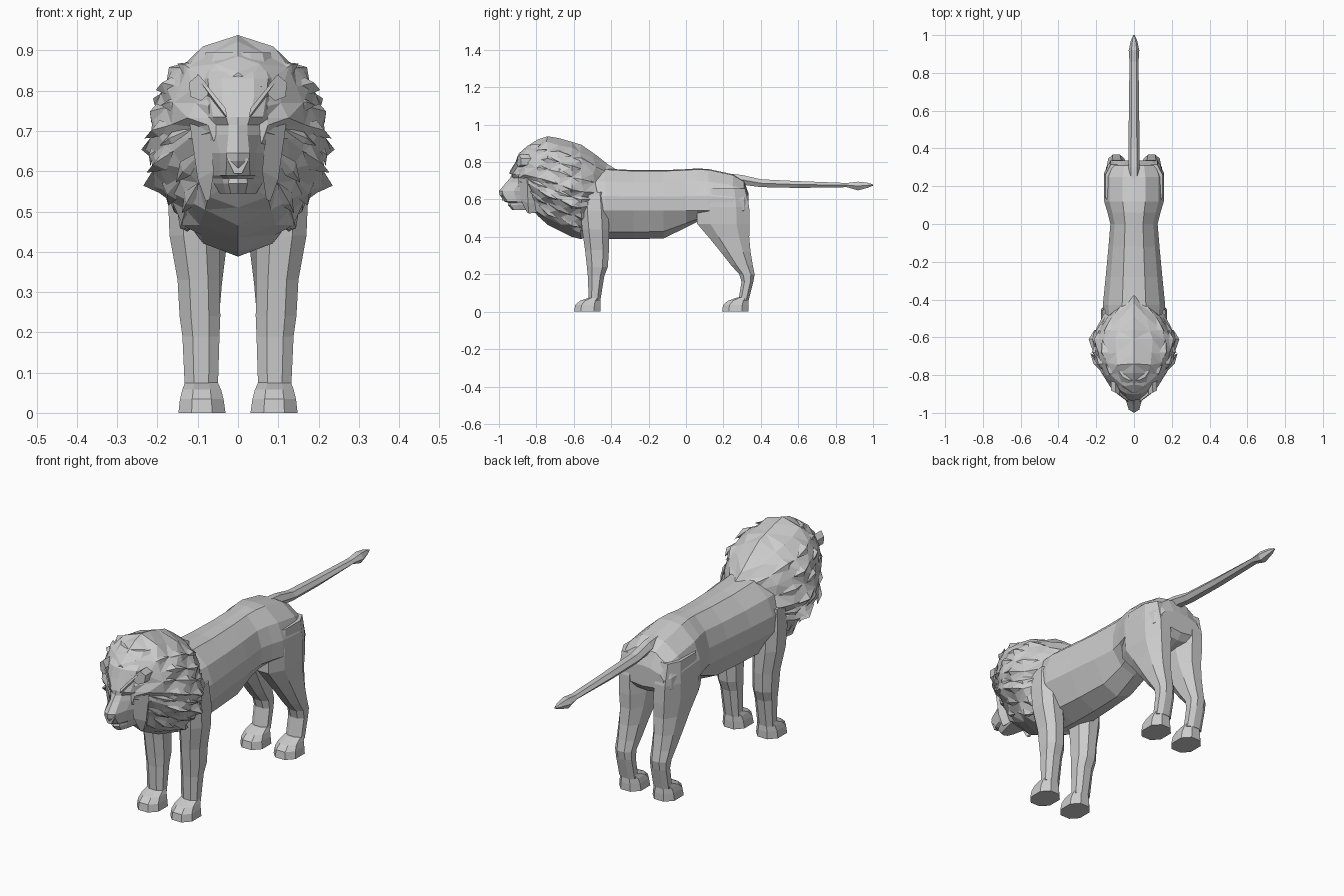
import bpy, bmesh, math, random
from mathutils import Vector

random.seed(4)
grey = bpy.data.materials.new("stone grey")
grey.diffuse_color = (0.6, 0.6, 0.6, 1)


def finish(name, bm):
    bmesh.ops.recalc_face_normals(bm, faces=bm.faces)
    me = bpy.data.meshes.new(name)
    bm.to_mesh(me)
    bm.free()
    me.materials.append(grey)
    ob = bpy.data.objects.new(name, me)
    bpy.context.collection.objects.link(ob)
    return ob


def loft(name, rings, closed=True):
    """Skin a list of equal-length rings and cap both ends."""
    bm = bmesh.new()
    vs = [[bm.verts.new(p) for p in r] for r in rings]
    n = len(vs[0])
    for a, b in zip(vs, vs[1:]):
        for i in range(n):
            j = (i + 1) % n
            bm.faces.new((a[i], a[j], b[j], b[i]))
    bm.faces.new(vs[0])
    bm.faces.new(vs[-1])
    return finish(name, bm)


def mirrored(half):
    """Complete a half ring whose first and last points lie on x = 0."""
    return half + [(-x, y, z) for x, y, z in half[-2:0:-1]]


# Torso: y, top, bottom, half width
torso = []
for y, top, bot, w in [(-0.62, .72, .44, .10), (-0.55, .76, .395, .155), (-0.43, .765, .39, .165),
                       (-0.28, .757, .388, .15), (-0.12, .757, .392, .135), (0.0, .762, .45, .125),
                       (0.06, .766, .48, .14), (0.12, .763, .48, .158), (0.25, .735, .48, .158),
                       (0.31, .70, .50, .14), (0.335, .63, .53, .115)]:
    low = max(.54, bot + .04) if top > .65 else .56
    torso.append(mirrored([(0, y, top), (.38 * w, y, top - .005), (.82 * w, y, top - .3 * (top - low)),
                           (w, y, low + .35 * (top - low)), (w, y, low),
                           (.6 * w, y, bot + .25 * (low - bot)), (0, y, bot)]))
loft("torso", torso)

# Tail: y, centre z, half width, half height
tail = []
for y, z, w, h in [(.2, .715, .03, .03), (.3, .705, .03, .03), (.4, .687, .03, .024), (.6, .68, .027, .021),
                   (.86, .677, .024, .013), (.92, .672, .028, .027), (.97, .676, .017, .016), (1, .677, .004, .004)]:
    tail.append([(w * math.cos(k * math.pi / 3), y, z + h * math.sin(k * math.pi / 3)) for k in range(6)])
loft("tail", tail)


# Legs: z, inner x, outer x, front y, back y with chamfered corners
def leg_ring(s, z, x0, x1, y0, y1):
    cx, cy = .28 * (x1 - x0), .25 * (y1 - y0)
    return [(s * x, y, z) for x, y in [(x0 + cx, y0), (x1 - cx, y0), (x1, y0 + cy), (x1, y1 - cy),
                                       (x1 - cx, y1), (x0 + cx, y1), (x0, y1 - cy), (x0, y0 + cy)]]


front_leg = [(.64, .06, .165, -.55, -.43), (.54, .05, .174, -.565, -.415), (.44, .045, .17, -.555, -.412),
             (.33, .045, .15, -.54, -.412), (.24, .044, .145, -.53, -.418), (.19, .046, .138, -.525, -.437),
             (.06, .05, .132, -.52, -.458)]
hind_leg = [(.66, .05, .152, .09, .315), (.56, .03, .16, .06, .338), (.47, .025, .158, .06, .34),
            (.40, .03, .15, .12, .338), (.32, .04, .145, .185, .345), (.25, .046, .14, .24, .357),
            (.20, .05, .137, .285, .367), (.16, .05, .134, .297, .36), (.06, .05, .132, .28, .335)]
# Paw: offset forward from the heel
paw = [(.075, .05, .132, .062, 0), (.058, .042, .138, .11, 0), (.035, .036, .144, .135, -.002),
       (0, .031, .148, .14, -.002)]
for s, side in ((1, "left"), (-1, "right")):
    for name, rows, heel in (("front", front_leg, -.458), ("hind", hind_leg, .333)):
        loft(f"{name}_leg_{side}", [leg_ring(s, *r) for r in rows])
        loft(f"{name}_paw_{side}", [leg_ring(s, z, a, b, heel - f, heel - k) for z, a, b, f, k in paw])

# Mane: y, top, bottom, half width, following one rugged outline
outline = [(0, 1), (.43, .88), (.72, .69), (.88, .48), (.92, .26), (1, 0), (.93, -.16), (.98, -.34),
           (.74, -.54), (.6, -.74), (.42, -.87), (0, -1)]
mane_rows = [(-.895, .845, .62, .08), (-.85, .885, .58, .125), (-.79, .922, .51, .175), (-.74, .938, .465, .205),
             (-.68, .928, .435, .228), (-.61, .908, .40, .23), (-.56, .893, .388, .205),
             (-.49, .845, .43, .16), (-.42, .79, .53, .09), (-.365, .755, .66, .02)]


def mane_point(row, k, grow=0.0):
    y, top, bot, w = row
    x, z = outline[k]
    c, h = (top + bot) / 2, (top - bot) / 2
    return Vector((x * (w + grow), y, c + z * (h + grow)))


mane = []
for i, row in enumerate(mane_rows):
    half = []
    for k in range(len(outline)):
        p = mane_point(row, k, (-.010 if (i + k) % 2 else 0) if 0 < k < len(outline) - 1 else 0)
        if 0 < k < len(outline) - 1 and 0 < i < len(mane_rows) - 1:
            p.y += random.uniform(-.016, .016)
        half.append(tuple(p))
    mane.append(mirrored(half))
ob = loft("mane", mane)
bm = bmesh.new()
bm.from_mesh(ob.data)
bmesh.ops.triangulate(bm, faces=bm.faces[:])
bm.to_mesh(ob.data)
bm.free()

# Mane tufts: thin wedges swept back along the mane
bm = bmesh.new()
for i in range(2, 7):
    for k in range(2 + i % 2, 10, 2):
        a = mane_point(mane_rows[i - 1], k, -.012)
        tip = mane_point(mane_rows[i + 1], k, .004)
        mid = mane_point(mane_rows[i], k, .010)
        l = mane_point(mane_rows[i], k - 1, -.02).lerp(mid, .55)
        r = mane_point(mane_rows[i], k + 1, -.02).lerp(mid, .55)
        for s in (1, -1):
            v = [bm.verts.new((s * p.x, p.y, p.z)) for p in (a, l, tip, r, mid)]
            for j in range(4):
                bm.faces.new((v[j], v[(j + 1) % 4], v[4]))
            bm.faces.new(v[:4])
finish("mane_tufts", bm)

# Face: each row runs from the centre line out to the cheek
face_rows = [
    (.895, [(0, -.83), (.03, -.825), (.06, -.81), (.08, -.78)]),
    (.83, [(0, -.902), (.04, -.897), (.075, -.88), (.10, -.83)]),
    (.785, [(0, -.915), (.04, -.912), (.07, -.895), (.10, -.84)]),
    (.735, [(0, -.932), (.03, -.93), (.062, -.912), (.10, -.85)]),
    (.715, [(0, -.94), (.024, -.925), (.06, -.888), (.10, -.85)]),
    (.69, [(0, -.962), (.024, -.94), (.055, -.895), (.095, -.85)]),
    (.645, [(0, -1.0), (.028, -.982), (.045, -.92), (.085, -.85)]),
    (.625, [(0, -.997), (.028, -.978), (.045, -.915), (.08, -.84)]),
    (.59, [(0, -.972), (.03, -.955), (.045, -.905), (.07, -.83)]),
    (.582, [(0, -.95), (.022, -.935), (.038, -.90), (.065, -.83)]),
    (.57, [(0, -.952), (.024, -.94), (.036, -.90), (.06, -.83)]),
    (.545, [(0, -.93), (.018, -.92), (.03, -.89), (.045, -.82)])]
face = []
for z, pts in face_rows:
    half = [(x, y, z) for x, y in pts] + [(0, -.76, z)]
    face.append(mirrored(half))
loft("face", face)

# Nose wedge and ears
loft("nose", [[(-.028, -.985, .632), (.028, -.985, .632), (.026, -.95, .632), (-.026, -.95, .632)],
              [(-.01, -.984, .595), (.01, -.984, .595), (.01, -.95, .595), (-.01, -.95, .595)]])
for s, side in ((1, "left"), (-1, "right")):
    ear = [(.098, .84), (.122, .82), (.118, .785), (.092, .775), (.074, .79), (.076, .815)]
    loft(f"ear_{side}", [[(s * x, -.905 + (x - .075) * .5, z) for x, z in ear],
                         [(s * x, -.82, z) for x, z in ear]])
    # Brow ridge slanting from the ear to the bridge
    loft(f"brow_{side}", [[(s * .10, -.885, .842), (s * .088, -.90, .815), (s * .105, -.84, .81)],
                          [(s * .03, -.94, .755), (s * .028, -.945, .735), (s * .04, -.89, .735)]])
    # Cheek tuft beside the muzzle
    loft(f"cheek_{side}", [[(s * .07, -.89, .70), (s * .12, -.85, .72), (s * .10, -.80, .70)],
                           [(s * .06, -.885, .60), (s * .10, -.845, .58), (s * .08, -.80, .58)],
                           [(s * .07, -.85, .53), (s * .08, -.84, .525), (s * .07, -.80, .53)]])
